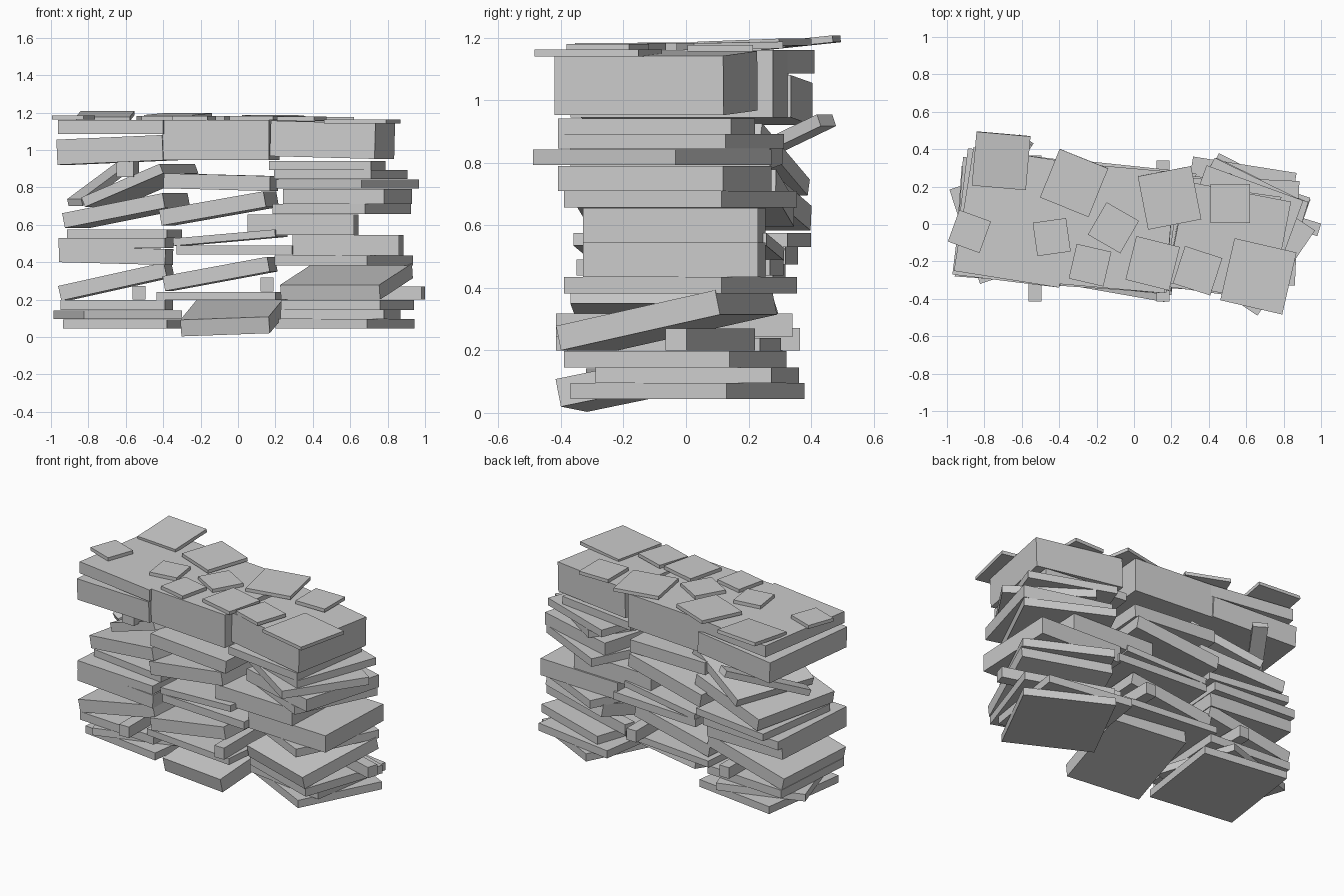
import bpy
from math import radians
from mathutils import Matrix, Vector


def slab(name, corner, size, yaw=0, roll=0, pitch=0):
    """Box anchored at its front right bottom corner; roll lifts the right end, pitch lifts the back."""
    bpy.ops.mesh.primitive_cube_add(size=1)
    ob = bpy.context.object
    ob.name = name
    w, d, t = size
    ob.data.transform(Matrix.Translation((-w / 2, d / 2, t / 2)) @ Matrix.Diagonal((w, d, t, 1)))
    rot = (Matrix.Rotation(radians(yaw), 4, 'Z') @ Matrix.Rotation(radians(-roll), 4, 'Y')
           @ Matrix.Rotation(radians(pitch), 4, 'X'))
    ob.matrix_world = Matrix.Translation(Vector(corner)) @ rot
    return ob


# left pile: x, y, z of corner, width, depth, thickness, yaw, roll, pitch
left = [
    (-.38, -.31, .046, .56, .60, .048, -8, 0, 0),
    (-.30, -.15, .096, .55, .53, .046, 18, 0, 0),
    (-.39, -.31, .145, .56, .59, .053, -4, 0, 0),
    (-.38, -.31, .32, .58, .58, .08, -4, 12.5, 0),
    (-.39, -.32, .385, .57, .60, .085, -4, -1.5, 0),
    (-.39, -.32, .475, .57, .64, .055, -4, 0, 0),
    (-.38, -.25, .53, .54, .58, .045, -8, 0, 0),
    (-.39, -.31, .69, .56, .60, .08, -13, 11, 0),
    (-.40, -.28, .875, .48, .55, .055, -20, 22, 0),
    (-.40, -.34, .945, .57, .68, .135, -7, 2.5, 0),
    (-.40, -.34, 1.085, .57, .67, .075, -9, 0, 0),
]

# middle pile
middle = [
    (.17, -.40, .02, .48, .55, .09, -10, 2, 11.5),
    (.20, -.38, .198, .64, .62, .042, -6, 0, 0),
    (.17, -.37, .35, .57, .60, .08, -4, 10.5, 0),
    (.29, -.35, .44, .62, .62, .05, -4, 0, 0),
    (.20, -.36, .535, .55, .62, .04, -6, 5, 0),
    (.15, -.37, .695, .57, .66, .085, -6, 10, 0),
    (.17, -.37, .78, .57, .64, .08, -4, -1.5, 0),
    (.165, -.37, .945, .57, .65, .215, -5, 0, 0),
]

# right pile
right = [
    (.69, -.37, .045, .55, .56, .05, -27, 0, 0),
    (.78, -.29, .095, .56, .57, .05, -9, 0, 0),
    (.76, -.39, .145, .56, .56, .053, -19, 0, 0),
    (.76, -.40, .20, .56, .55, .08, -19, 0, 12),
    (.69, -.39, .382, .55, .56, .053, -26, 0, 0),
    (.86, -.33, .435, .57, .56, .11, -2.5, 0, 0),
    (.62, -.33, .545, .57, .56, .11, -2.5, 0, 0),
    (.68, -.39, .657, .55, .56, .053, -26, 0, 0),
    (.78, -.41, .71, .56, .55, .08, -16, 0, 0),
    (.66, -.49, .793, .55, .55, .05, -34, 0, 0),
    (.71, -.41, .845, .55, .57, .047, -20, 0, 0),
    (.71, -.41, .892, .55, .56, .05, -8, 0, 0),
    (.73, -.42, .952, .57, .55, .19, -11, -1.5, 0),
]

# propping bars between the slabs
bars = [
    (-.495, -.415, .20, .07, .78, .072, 0, 0, 0),
    (.19, -.415, .243, .07, .755, .075, 0, 0, 0),
    (.98, -.065, .20, .75, .07, .07, -17, 0, 0),
    (-.56, -.27, .855, .09, .45, .085, -4, 0, 0),
    (-.83, -.02, .70, .09, .58, .04, -33, 0, 22),
]

for kind, rows in (("left_slab", left), ("middle_slab", middle),
                   ("right_slab", right), ("prop_bar", bars)):
    for i, r in enumerate(rows):
        slab(f"{kind}_{i + 1}", r[:3], r[3:6], *r[6:])

# square capping tiles: centre x, y, bottom z, side, yaw, pitch
tiles = [
    (-.71, .34, 1.155, .29, -5, 6), (-.88, -.04, 1.163, .18, -20, 0),
    (-.32, .22, 1.165, .28, -22, 2), (-.44, -.07, 1.16, .18, 8, 0),
    (-.11, -.02, 1.16, .20, -30, 0), (-.235, -.22, 1.16, .19, -13, 0),
    (.19, .14, 1.16, .29, 11, 1), (.10, -.21, 1.16, .24, -14, 0),
    (.34, -.25, 1.158, .21, -18, 0), (.515, .11, 1.155, .21, 0, 0),
    (.665, -.28, 1.14, .34, -13, 0),
]
for i, (x, y, z, s, yaw, pitch) in enumerate(tiles):
    half = Matrix.Rotation(radians(yaw), 3, 'Z') @ Vector((s / 2, -s / 2, 0))
    slab(f"cap_tile_{i + 1}", (x + half.x, y + half.y, z), (s, s, .022), yaw, 0, pitch)
